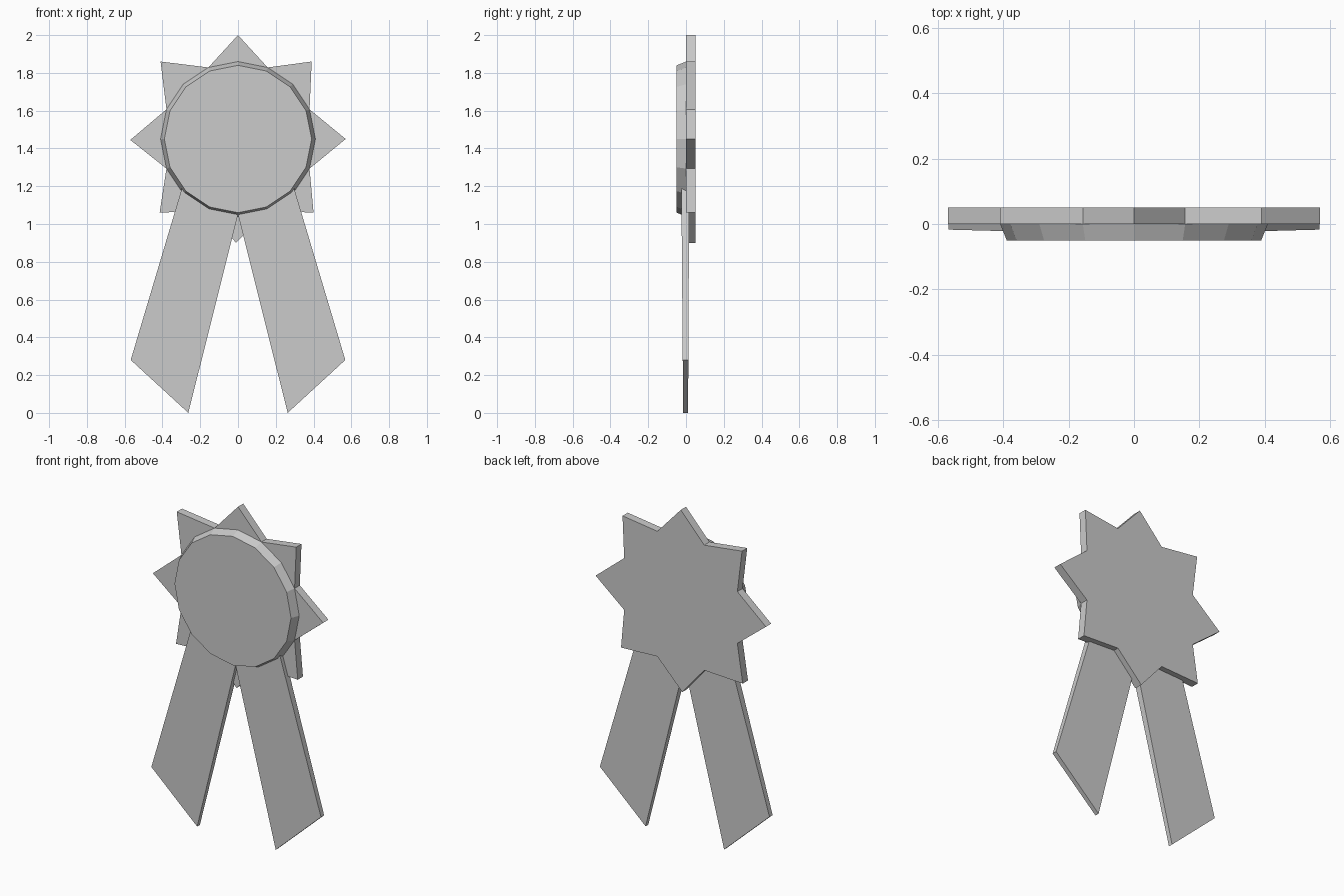
import bpy, bmesh
from math import sin, cos, pi

cube = bpy.data.objects.get("Cube")
if cube:
    bpy.data.objects.remove(cube, do_unlink=True)

# One plain grey for the whole rosette
grey = bpy.data.materials.new("light grey")
grey.use_nodes = True
grey.diffuse_color = (0.6, 0.6, 0.6, 1)
grey.node_tree.nodes["Principled BSDF"].inputs["Base Color"].default_value = (0.6, 0.6, 0.6, 1)

CENTRE = 1.45
RADIUS = 0.41


def loft(name, front, back):
    """Closed solid between two outlines of (x, y, z) points."""
    bm = bmesh.new()
    f = [bm.verts.new(p) for p in front]
    b = [bm.verts.new(p) for p in back]
    n = len(f)
    bm.faces.new(f)
    bm.faces.new(b[::-1])
    for i in range(n):
        j = (i + 1) % n
        bm.faces.new((f[j], f[i], b[i], b[j]))
    bmesh.ops.recalc_face_normals(bm, faces=bm.faces)
    mesh = bpy.data.meshes.new(name)
    bm.to_mesh(mesh)
    bm.free()
    mesh.materials.append(grey)
    obj = bpy.data.objects.new(name, mesh)
    bpy.context.collection.objects.link(obj)
    return obj


def ring(radius, y, sides=16):
    return [(radius * sin(2 * pi * i / sides), y, CENTRE + radius * cos(2 * pi * i / sides))
            for i in range(sides)]


# Eight-pointed star backing: slightly uneven hand-cut tips, regular notches
tips = [(0, 2.0), (0.39, 1.86), (0.57, 1.45), (0.4, 1.06),
        (-0.01, 0.9), (-0.415, 1.06), (-0.57, 1.445), (-0.41, 1.86)]
notches = ring(RADIUS, 0)[1::2]
outline = []
for tip, notch in zip(tips, notches):
    outline += [tip, (notch[0], notch[2])]
loft("star_backing", [(x, 0, z) for x, z in outline], [(x, 0.05, z) for x, z in outline])

# Round medallion, narrowing to the front
loft("medallion", ring(0.39, -0.05), ring(RADIUS, 0))

# Pair of ribbon tails, thinner towards the slanted ends
tail = [(-0.03, 1.17), (0.27, 1.28), (0.568, 0.28), (0.263, 0)]
for side, name in ((1, "left_ribbon"), (-1, "right_ribbon")):
    front = [(side * x, -0.015 - 0.008 * z, z) for x, z in tail]
    back = [(side * x, 0.011 + 0.005 * z, z) for x, z in tail]
    loft(name, front, back)
